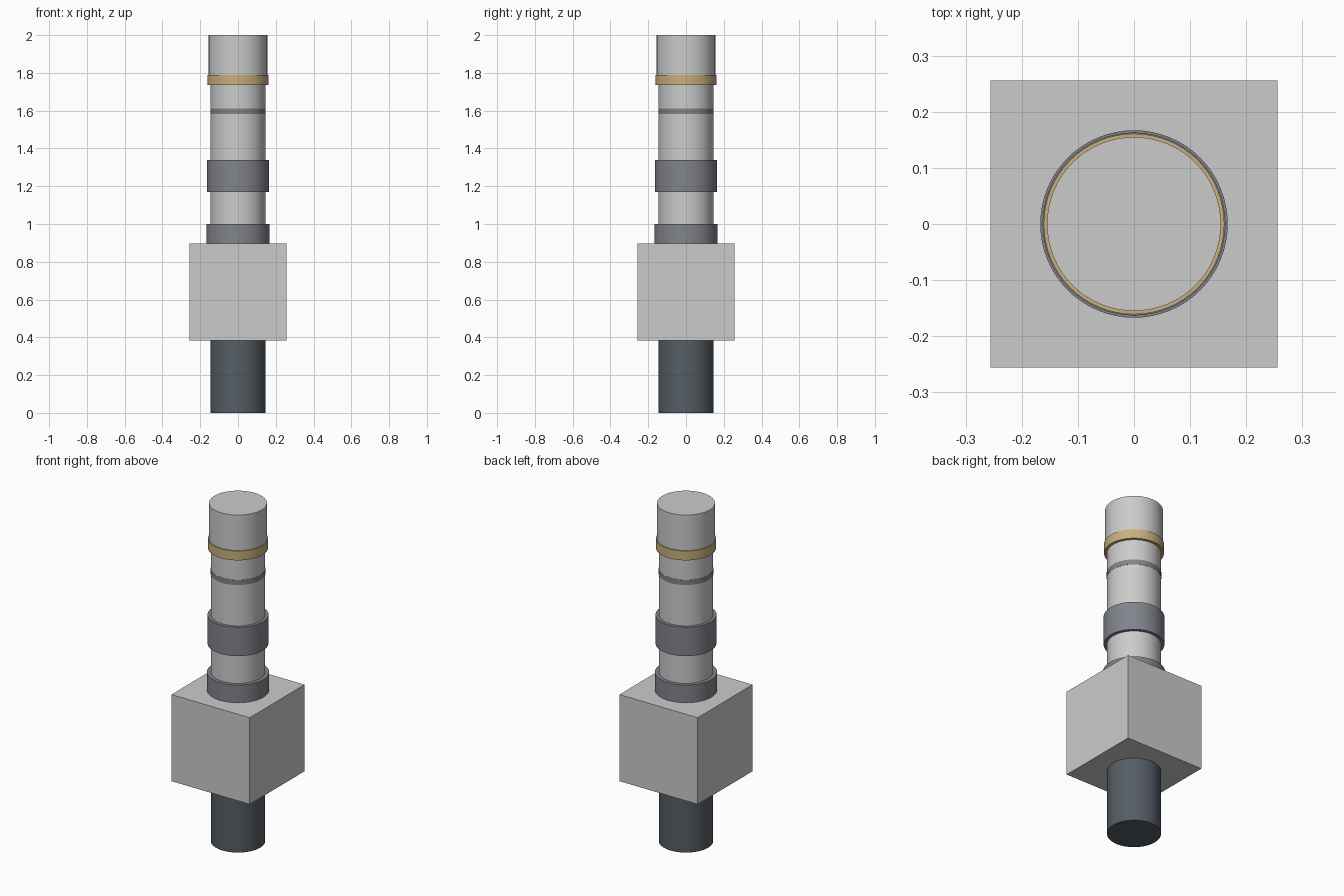
import bpy
import math

if "Cube" in bpy.data.objects:
    bpy.data.objects.remove(bpy.data.objects["Cube"])


def material(name, rgb):
    m = bpy.data.materials.new(name)
    m.diffuse_color = (*rgb, 1)
    m.use_nodes = True
    m.node_tree.nodes["Principled BSDF"].inputs["Base Color"].default_value = m.diffuse_color
    return m


dark = material("dark_steel", (0.09, 0.11, 0.13))
grey = material("mid_grey", (0.22, 0.23, 0.26))
gold = material("brass", (0.58, 0.43, 0.2))


def cylinder(name, radius, z0, z1, mat=None):
    bpy.ops.mesh.primitive_cylinder_add(
        vertices=64, radius=radius, depth=z1 - z0, location=(0, 0, (z0 + z1) / 2))
    finish(name, mat)
    bpy.ops.object.shade_smooth_by_angle(angle=math.radians(30))


def ring(name, outer, inner, z0, z1, mat):
    # closed band with a rectangular cross-section, swept around z
    n = 64
    profile = [(inner, z0), (outer, z0), (outer, z1), (inner, z1)]
    verts = [(r * math.cos(math.tau * i / n), r * math.sin(math.tau * i / n), z)
             for i in range(n) for r, z in profile]
    faces = [(4 * i + k, 4 * ((i + 1) % n) + k,
              4 * ((i + 1) % n) + (k + 1) % 4, 4 * i + (k + 1) % 4)
             for i in range(n) for k in range(4)]
    # order the corners so the normals point outwards
    faces = [f[::-1] for f in faces]
    mesh = bpy.data.meshes.new(name)
    mesh.from_pydata(verts, [], [f[::-1] for f in faces])
    ob = bpy.data.objects.new(name, mesh)
    bpy.context.collection.objects.link(ob)
    bpy.ops.object.select_all(action='DESELECT')
    ob.select_set(True)
    bpy.context.view_layer.objects.active = ob
    finish(name, mat)
    bpy.ops.object.shade_smooth_by_angle(angle=math.radians(30))


def finish(name, mat):
    ob = bpy.context.object
    ob.name = name
    if mat:
        ob.data.materials.append(mat)


# Lower shaft
cylinder("lower_shaft", 0.145, 0, 0.385, dark)

# Square block
bpy.ops.mesh.primitive_cube_add(size=0.512, location=(0, 0, 0.64))
finish("block", None)

# Upper barrel and end cap
cylinder("barrel", 0.145, 0.894, 1.79)
cylinder("end_cap", 0.155, 1.785, 2.0)

# Bands around the barrel
ring("base_collar", 0.167, 0.145, 0.894, 1.0, grey)
ring("grip_sleeve", 0.163, 0.145, 1.17, 1.34, grey)
ring("groove_band", 0.1465, 0.145, 1.582, 1.612, grey)
ring("brass_ring", 0.161, 0.145, 1.735, 1.79, gold)
